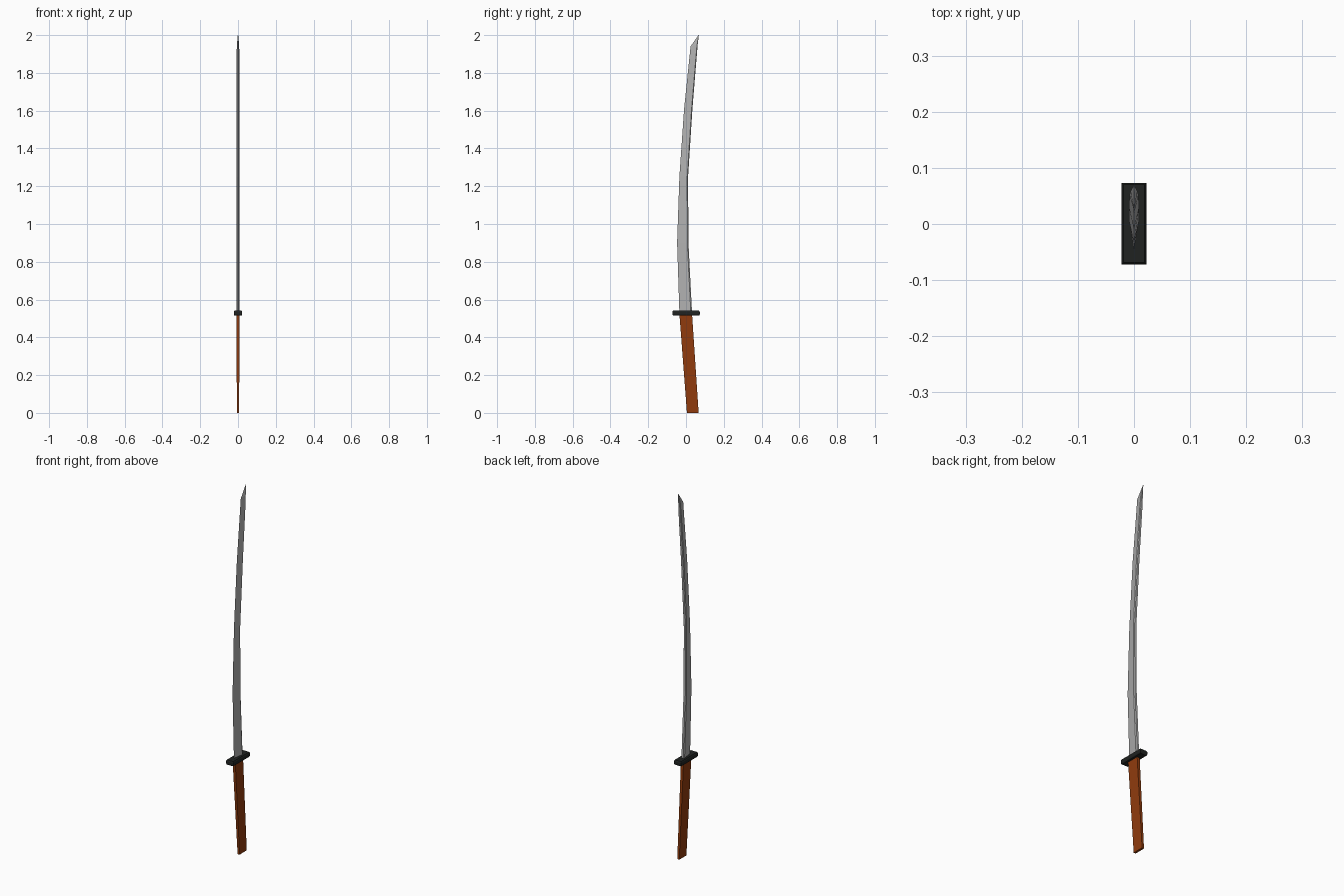
import bpy, bmesh
from mathutils import Vector

if "Cube" in bpy.data.objects:
    bpy.data.objects.remove(bpy.data.objects["Cube"])


def material(name, rgb):
    m = bpy.data.materials.new(name)
    m.diffuse_color = (*rgb, 1)
    m.use_nodes = True
    m.node_tree.nodes["Principled BSDF"].inputs["Base Color"].default_value = m.diffuse_color
    return m


def loft(name, rings, mat):
    """Skin a list of equal-length vertex rings and cap both ends."""
    bm = bmesh.new()
    loops = [[bm.verts.new(p) for p in ring] for ring in rings]
    n = len(loops[0])
    for a, b in zip(loops, loops[1:]):
        for i in range(n):
            j = (i + 1) % n
            bm.faces.new((a[i], a[j], b[j], b[i]))
    bm.faces.new(loops[0])
    bm.faces.new(loops[-1])
    bmesh.ops.remove_doubles(bm, verts=bm.verts, dist=1e-5)
    bmesh.ops.recalc_face_normals(bm, faces=bm.faces)
    mesh = bpy.data.meshes.new(name)
    bm.to_mesh(mesh)
    bm.free()
    obj = bpy.data.objects.new(name, mesh)
    bpy.context.collection.objects.link(obj)
    mesh.materials.append(mat)
    return obj


def blade_ring(edge, spine, w):
    """Cutting edge at -y, thick back at +y with chamfered corners."""
    e, s = Vector((0, *edge)), Vector((0, *spine))
    ridge = e.lerp(s, 0.9)
    x, half = Vector((w, 0, 0)), Vector((w * 0.6, 0, 0))
    return [e, ridge + x, s + half, s - half, ridge - x]


# Blade: (y, z) of cutting edge, (y, z) of spine, half thickness
stations = [
    ((-0.035, 0.53), (0.032, 0.53), 0.009),
    ((-0.047, 0.90), (0.013, 0.90), 0.009),
    ((-0.035, 1.25), (0.011, 1.25), 0.009),
    ((-0.010, 1.61), (0.034, 1.61), 0.009),
    ((0.018, 1.88), (0.056, 1.88), 0.008),
    ((0.024, 1.94), (0.062, 1.95), 0.006),
    ((0.066, 2.00), (0.068, 2.00), 0.001),
]
loft("blade", [blade_ring(*s) for s in stations], material("steel", (0.44, 0.44, 0.44)))


# Grip: slanted, slightly tapered slab
def slab_ring(y0, y1, w, z):
    return [(-w, y0, z), (w, y0, z), (w, y1, z), (-w, y1, z)]


loft("grip", [slab_ring(0.005, 0.067, 0.006, 0), slab_ring(-0.035, 0.032, 0.008, 0.525)],
     material("brown", (0.28, 0.044, 0.004)))

# Guard: flat block with chamfered rims
rims = [(0.003, 0.515), (0, 0.521), (0, 0.535), (0.003, 0.541)]
loft("guard", [slab_ring(-0.072 + d, 0.073 - d, 0.022 - d, z) for d, z in rims],
     material("black", (0.014, 0.016, 0.015)))
